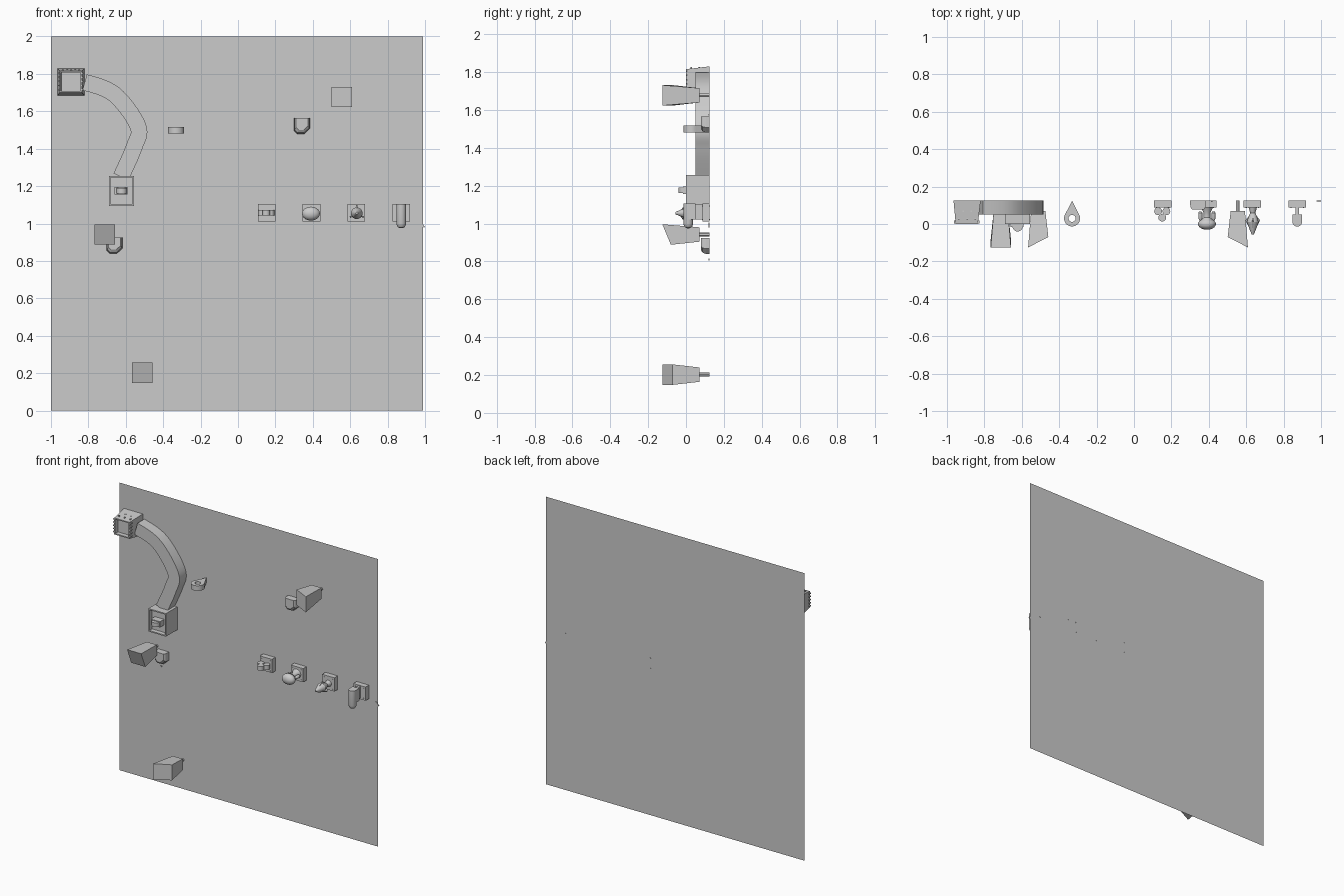
import bpy, bmesh, math
from mathutils import Vector

if "Cube" in bpy.data.objects:
    bpy.data.objects.remove(bpy.data.objects["Cube"])

grey = bpy.data.materials.new("plain_grey")
grey.use_nodes = True
grey.diffuse_color = (0.6, 0.6, 0.6, 1)
grey.node_tree.nodes["Principled BSDF"].inputs["Base Color"].default_value = (0.6, 0.6, 0.6, 1)
WALL = 0.125


def finish(name, bm, smooth=False):
    bmesh.ops.recalc_face_normals(bm, faces=bm.faces)
    mesh = bpy.data.meshes.new(name)
    bm.to_mesh(mesh)
    bm.free()
    mesh.materials.append(grey)
    obj = bpy.data.objects.new(name, mesh)
    bpy.context.collection.objects.link(obj)
    if smooth:
        bpy.ops.object.select_all(action="DESELECT")
        obj.select_set(True)
        bpy.context.view_layer.objects.active = obj
        bpy.ops.object.shade_smooth_by_angle()
    return obj


def loft(name, rings, smooth=False, recess=None):
    """Skin matching rings; optionally inset and sink the first cap."""
    bm = bmesh.new()
    loops = [[bm.verts.new(p) for p in ring] for ring in rings]
    for a, b in zip(loops, loops[1:]):
        for i in range(len(a)):
            j = (i + 1) % len(a)
            bm.faces.new((a[i], a[j], b[j], b[i]))
    front = bm.faces.new(loops[0])
    bm.faces.new(loops[-1][::-1])
    if recess:
        bmesh.ops.recalc_face_normals(bm, faces=bm.faces)
        bmesh.ops.inset_region(bm, faces=[front], thickness=recess[0])
        bmesh.ops.inset_region(bm, faces=[front], thickness=0.0005)
        for v in front.verts:
            v.co.y += recess[1]
    return finish(name, bm, smooth)


def rect(x0, x1, z0, z1, y):
    return [(x0, y, z0), (x1, y, z0), (x1, y, z1), (x0, y, z1)]


def box(name, x0, x1, y0, y1, z0, z1, recess=None):
    return loft(name, [rect(x0, x1, z0, z1, y0), rect(x0, x1, z0, z1, y1)], recess=recess)


def prism(name, outline, z0, z1, smooth=False):
    return loft(name, [[(x, y, z) for x, y in outline] for z in (z0, z1)], smooth)


def circle(cx, cy, r, n=20):
    return [(cx + r * math.cos(i * math.tau / n), cy + r * math.sin(i * math.tau / n)) for i in range(n)]


def lathe_y(name, cx, cz, profile, sx=1, n=20):
    """Round form about a front-to-back axis; profile is (y, radius)."""
    return loft(name, [[(x * sx + cx, y, z + cz) for x, z in circle(0, 0, r, n)] for y, r in profile], True)


# Flat wall panel
bm = bmesh.new()
bm.faces.new([bm.verts.new(p) for p in rect(-1, 0.99, 0, 2, WALL)])
finish("wall_panel", bm)

# Tapered hopper with sunken front and side ridges
loft("hopper", [rect(-0.953, -0.835, 1.70, 1.815, 0),
                rect(-0.965, -0.82, 1.685, 1.83, WALL)], recess=(0.011, 0.03))
for i in range(5):
    z = 1.712 + i * 0.022
    for side, x in (("right", -0.957), ("left", -0.831)):
        box(f"hopper_ridge_{side}_{i}", x - 0.005, x + 0.005, 0.002, 0.018, z, z + 0.008)
    box(f"hopper_stud_{i}", -0.94 + i * 0.022, -0.932 + i * 0.022, 0.025 + i % 2 * 0.04,
        0.033 + i % 2 * 0.04, 1.81, 1.826)

# Curved chute swept along a smooth path
keys = [Vector(p) for p in ((-0.90, 1.76), (-0.82, 1.755), (-0.66, 1.69), (-0.535, 1.52),
                            (-0.555, 1.41), (-0.625, 1.25), (-0.66, 1.17))]
path = []
for a, b, c, d in zip(keys, keys[1:], keys[2:], keys[3:]):
    for s in range(8):
        t = s / 8
        path.append(0.5 * (2 * b + (c - a) * t + (2 * a - 5 * b + 4 * c - d) * t * t
                           + (3 * b - a - 3 * c + d) * t ** 3))
path.append(keys[-2])
rings = []
for i, p in enumerate(path):
    d = (path[min(i + 1, len(path) - 1)] - path[max(i - 1, 0)]).normalized()
    n = Vector((-d.y, d.x)) * 0.044
    a, b = p + n, p - n
    rings.append([(a.x, 0.05, a.y), (b.x, 0.05, b.y), (b.x, WALL, b.y), (a.x, WALL, a.y)])
loft("chute", rings, True)

# Receiving box with a small latch
box("receiver", -0.69, -0.555, 0, WALL, 1.095, 1.255, recess=(0.012, 0.03))
box("latch", -0.66, -0.59, -0.015, 0.03, 1.155, 1.195)
prism("latch_pin", circle(-0.622, -0.012, 0.028), 1.16, 1.19, True)

# Angled floodlights, each with a wall stem
for name, cx, cz, yl, yr, yb in (("upper", 0.555, 1.677, -0.07, -0.125, -0.125),
                                 ("middle", -0.712, 0.942, -0.125, -0.125, -0.08),
                                 ("lower", -0.512, 0.202, -0.125, -0.07, -0.125)):
    w = 0.054
    front = rect(cx - w, cx + w, cz - w, cz + w, 0)
    low = yb + 0.125
    front = [(x, (yl if x < cx else yr) + (low if z < cz else 0), z) for x, y, z in front]
    loft(f"{name}_floodlight", [front, rect(cx - 0.038, cx + 0.038, cz - 0.038, cz + 0.038, 0.07)])
    lathe_y(f"{name}_floodlight_stem", cx, cz, [(0.07, 0.01), (WALL, 0.01)], n=12)

# Sensor housings with clipped lower corners, each with a stray fixing
for name, x, z, px, pz in (("upper", 0.342, 1.522, 0.415, 1.575), ("lower", -0.66, 0.882, -0.675, 0.81)):
    def clipped(s, y):
        outline = [(-1, 1), (-1, -0.6), (-0.6, -1), (0.3, -1), (1, -0.35), (1, 1)]
        return [(x + u * 0.042 * s, y, z + (v - 1) * 0.042 * s + 0.042) for u, v in outline]
    loft(f"{name}_sensor", [clipped(0.75, 0.078), clipped(0.93, 0.088), clipped(1, 0.105), clipped(1, WALL)])
    box(f"{name}_fixing", px - 0.004, px + 0.004, 0.118, WALL, pz - 0.004, pz + 0.004)

# Teardrop bracket with a round hole
bm = bmesh.new()
cx, cy, n = -0.331, 0.03, 32
outer, inner = circle(cx, cy, 0.043, n), circle(cx, cy, 0.019, n)
for i, (x, y) in enumerate(outer):
    a = i * math.tau / n
    if math.sin(a) > 0.45:
        reach = 0.095 / (math.sin(a) + abs(math.cos(a)) * 1.99)
        outer[i] = (cx + reach * math.cos(a), cy + reach * math.sin(a))
grid = [[bm.verts.new((x, y, z)) for x, y in ring]
        for ring, z in ((outer, 1.482), (outer, 1.517), (inner, 1.517), (inner, 1.482))]
for a, b in zip(grid, grid[1:] + grid[:1]):
    for i in range(n):
        bm.faces.new((a[i], a[(i + 1) % n], b[(i + 1) % n], b[i]))
finish("teardrop_bracket", bm, True)

# Row of mounting plates with screws through the wall
for k, x in enumerate((0.153, 0.393, 0.633, 0.873)):
    box(f"mount_plate_{k}", x - 0.047, x + 0.047, 0.088, WALL - 0.0005, 1.01, 1.105)
    for sx in (-1, 1):
        for sz in (-1, 1):
            lathe_y(f"plate_screw_{k}_{sx}_{sz}", x + sx * 0.033, 1.057 + sz * 0.035,
                    [(0.085, 0.003), (WALL + 0.001, 0.003)], n=8)

# First mount: cluster of three upright rollers
for i, (x, y) in enumerate(((0.129, 0.068), (0.173, 0.068), (0.151, 0.034))):
    prism(f"roller_{i}", circle(x, y, 0.021), 1.042, 1.072, True)

# Second mount: rounded head on a flared neck, with two ears
dome = [(0.03 * -math.cos(i * math.pi / 10), 0.002 + 0.035 * math.sin(i * math.pi / 10)) for i in range(11)]
lathe_y("round_head", 0.39, 1.053, [(y, max(r, 0.004)) for y, r in dome], sx=1.3)
lathe_y("round_head_neck", 0.39, 1.057, [(0.02, 0.03), (0.035, 0.018), (0.06, 0.018), (0.088, 0.032)])
for s in (-1, 1):
    lathe_y(f"round_head_ear_{s}", 0.39 + s * 0.035, 1.06,
            [(0.02, 0.006), (0.03, 0.011), (0.06, 0.011), (0.068, 0.005)], n=12)

# Third mount: pointed spindle with fins
lathe_y("spindle", 0.635, 1.055, [(-0.055, 0.006), (-0.03, 0.017), (0.01, 0.031),
                                  (0.03, 0.026), (0.06, 0.014), (0.088, 0.022)])
for i in range(3):
    a = math.pi / 2 + i * math.tau / 3
    c, s = math.cos(a), math.sin(a)
    tri = [(0.015, -0.03), (0.043, 0.02), (0.015, 0.05)]
    loft(f"spindle_fin_{i}", [[(0.635 + r * c - t * s, y, 1.055 + r * s + t * c) for r, y in tri]
                              for t in (-0.004, 0.004)])

# Fourth mount: hanging handle with a rounded end on a narrow arm
stadium = [(x, max(y, 0.01) + (0.04 if y > 0.01 else 0)) for x, y in circle(0.873, 0.01, 0.025)]
levels = [(1.105, 1), (1.0, 1), (0.988, 0.88), (0.979, 0.62), (0.975, 0.25)]
loft("handle", [[(0.873 + (x - 0.873) * s, 0.012 + (y - 0.012) * s, z)
                 for x, y in circle(0.873, 0.012, 0.026)] for z, s in levels], True)
box("handle_back", 0.847, 0.899, 0.012, 0.05, 1.02, 1.105)
box("handle_arm", 0.864, 0.882, 0.05, 0.09, 1.02, 1.1)

# Small hook at the panel edge
loft("edge_hook", [[(0.975, y, 1.005), (0.982, y, 1.005), (1.0, y, 0.982), (0.993, y, 0.978)]
                   for y in (0.119, WALL)])
